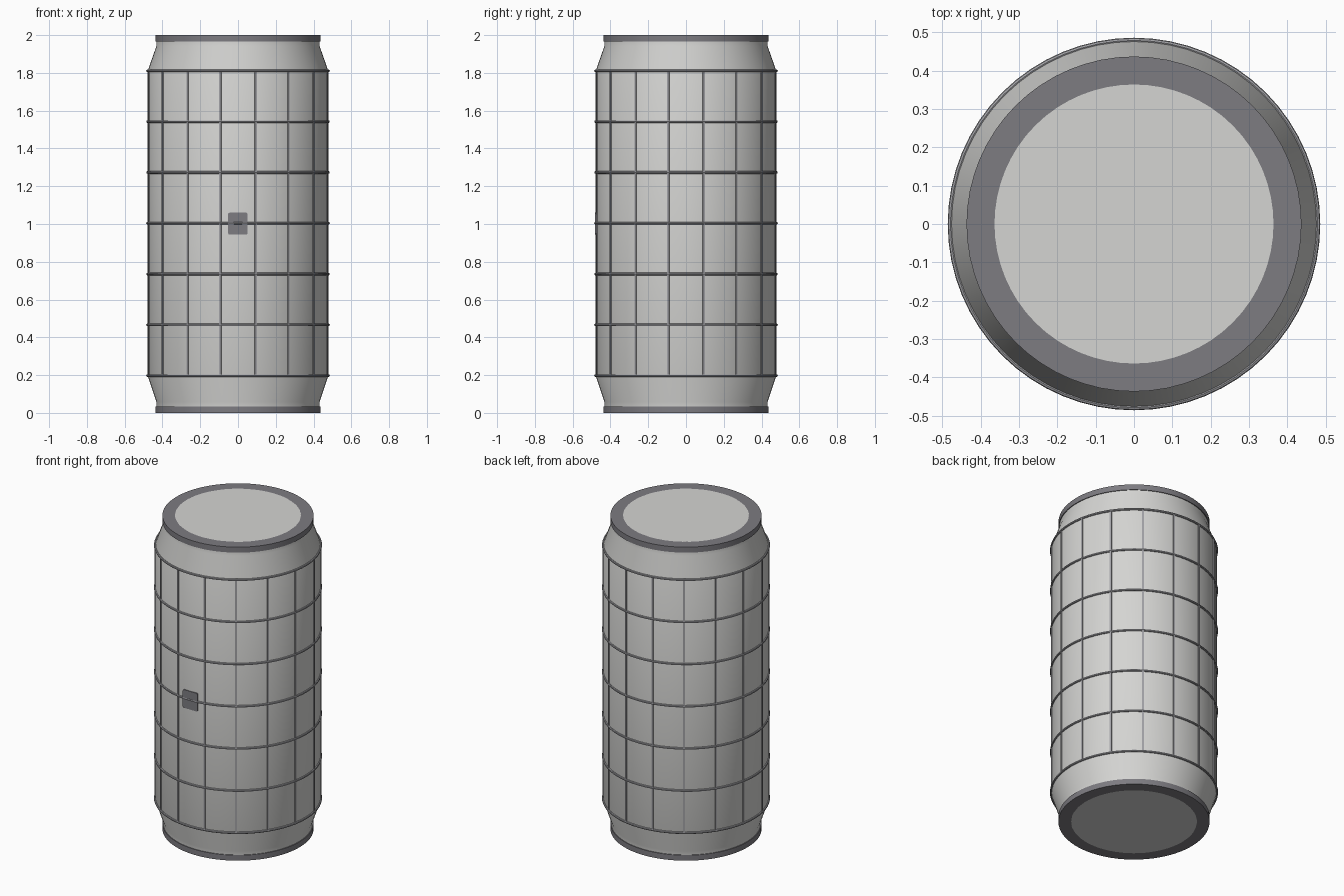
import bpy, bmesh, math
from mathutils import Matrix, Vector

cube = bpy.data.objects.get("Cube")
if cube:
    bpy.data.objects.remove(cube, do_unlink=True)

SEGMENTS = 64
BODY_R = 0.478
LOW, HIGH = 0.197, 1.811


def material(name, rgb):
    mat = bpy.data.materials.new(name)
    mat.use_nodes = True
    mat.diffuse_color = (*rgb, 1)
    mat.node_tree.nodes["Principled BSDF"].inputs["Base Color"].default_value = (*rgb, 1)
    return mat


shell_grey = material("pale grey", (0.66, 0.66, 0.645))
rim_grey = material("dark grey", (0.205, 0.2, 0.22))
seam_grey = material("mid grey", (0.36, 0.36, 0.38))


def finish(name, bm, mat, smooth=True):
    bmesh.ops.recalc_face_normals(bm, faces=bm.faces)
    mesh = bpy.data.meshes.new(name)
    bm.to_mesh(mesh)
    bm.free()
    mesh.materials.append(mat)
    obj = bpy.data.objects.new(name, mesh)
    bpy.context.collection.objects.link(obj)
    if smooth:
        bpy.ops.object.select_all(action="DESELECT")
        obj.select_set(True)
        bpy.context.view_layer.objects.active = obj
        bpy.ops.object.shade_smooth_by_angle(angle=math.radians(30))
    return obj


def lathe(name, profile, mat, closed=False):
    """Spin a (radius, height) profile around the z axis."""
    bm = bmesh.new()
    verts = [bm.verts.new((r, 0, z)) for r, z in profile]
    ends = verts[1:] + verts[:1] if closed else verts[1:]
    edges = [bm.edges.new(pair) for pair in zip(verts, ends)]
    bmesh.ops.spin(bm, geom=verts + edges, axis=(0, 0, 1), cent=(0, 0, 0),
                   angle=math.tau, steps=SEGMENTS, use_duplicate=False)
    bmesh.ops.remove_doubles(bm, verts=bm.verts, dist=0.0001)
    return finish(name, bm, mat)


# Shell with tapered ends and flat caps
half = [(0, 0), (0.364, 0), (0.364, 0.01), (0.432, 0.02), (0.432, 0.058), (BODY_R, LOW)]
mirrored = [(r, 2 - z) for r, z in reversed(half)]
mirrored[0] = (BODY_R, HIGH)
lathe("shell", half + mirrored, shell_grey)

# Dark rims at both ends
for name, outer, inner in (("bottom_rim", 0, 0.035), ("top_rim", 2, 1.965)):
    lathe(name, [(0.363, outer), (0.437, outer), (0.437, inner), (0.363, inner)],
          rim_grey, closed=True)

# Horizontal hoops
for i in range(7):
    z = LOW + (HIGH - LOW) * i / 6
    hoop = [(0.479 + 0.007 * math.cos(a), z + 0.007 * math.sin(a))
            for a in (math.tau * k / 8 for k in range(8))]
    lathe(f"hoop_{i + 1}", hoop, seam_grey, closed=True)

# Vertical seams between the panels
bm = bmesh.new()
for i in range(16):
    turn = Matrix.Rotation(math.tau * (i + 0.5) / 16, 4, "Z")
    place = Matrix.Translation((BODY_R, 0, (LOW + HIGH) / 2))
    size = Matrix.Diagonal((0.01, 0.011, HIGH - LOW, 1))
    bmesh.ops.create_cube(bm, size=1, matrix=turn @ place @ size)
finish("panel_seams", bm, seam_grey, smooth=False)

# Small front plate with clipped corners
bm = bmesh.new()
bmesh.ops.create_cube(bm, size=1, matrix=Matrix.Translation((-0.001, -0.4775, 1.002))
                      @ Matrix.Diagonal((0.104, 0.009, 0.116, 1)))
corners = [e for e in bm.edges
           if abs((e.verts[0].co - e.verts[1].co).normalized().dot(Vector((0, 1, 0)))) > 0.9]
bmesh.ops.bevel(bm, geom=corners, offset=0.008, segments=2, profile=0.5, affect="EDGES")
finish("front_plate", bm, rim_grey, smooth=False)
